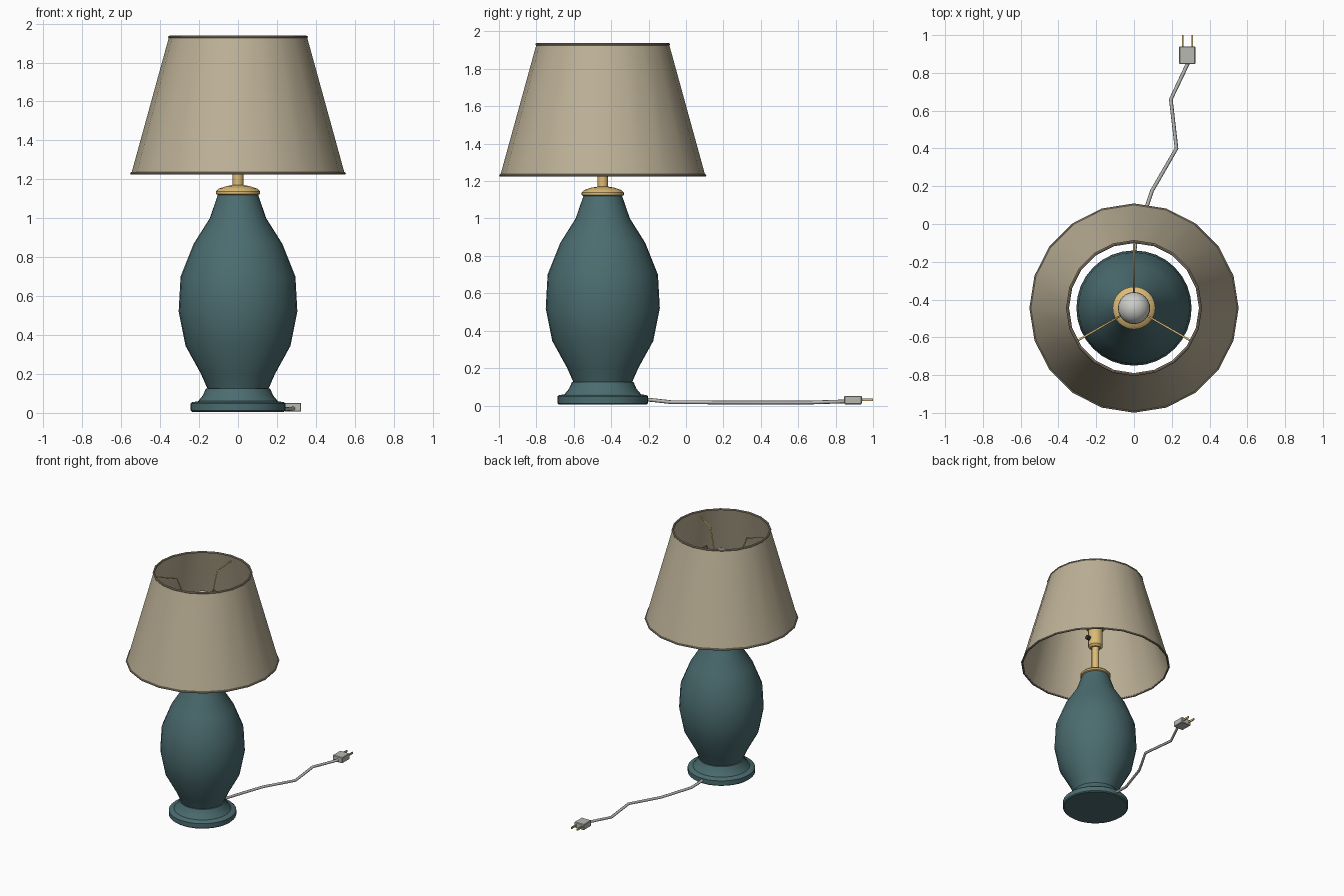
import bpy, bmesh, math
from mathutils import Vector

if "Cube" in bpy.data.objects:
    bpy.data.objects.remove(bpy.data.objects["Cube"], do_unlink=True)

CY = -0.445  # lamp axis


def material(name, rgb):
    m = bpy.data.materials.new(name)
    m.use_nodes = True
    m.diffuse_color = (*rgb, 1)
    m.node_tree.nodes["Principled BSDF"].inputs["Base Color"].default_value = (*rgb, 1)
    return m


TEAL = material("teal ceramic", (0.07, 0.15, 0.16))
BRASS = material("brass", (0.72, 0.5, 0.18))
LINEN = material("linen beige", (0.51, 0.44, 0.31))
TRIM = material("trim taupe", (0.33, 0.28, 0.2))
GREY = material("grey plastic", (0.48, 0.48, 0.45))
GLASS = material("bulb white", (0.6, 0.6, 0.57))
BLACK = material("black switch", (0.03, 0.03, 0.03))


def finish(name, bm, mat, angle=40):
    bmesh.ops.recalc_face_normals(bm, faces=bm.faces)
    me = bpy.data.meshes.new(name)
    bm.to_mesh(me)
    bm.free()
    me.materials.append(mat)
    ob = bpy.data.objects.new(name, me)
    bpy.context.collection.objects.link(ob)
    bpy.ops.object.select_all(action='DESELECT')
    ob.select_set(True)
    bpy.context.view_layer.objects.active = ob
    bpy.ops.object.shade_smooth_by_angle(angle=math.radians(angle))
    return ob


def lathe(name, profile, mat, n=32, closed=False):
    """Revolve (radius, height) points round the lamp axis."""
    bm = bmesh.new()
    rings = [[bm.verts.new((r * math.cos(i * math.tau / n), CY + r * math.sin(i * math.tau / n), z))
              for i in range(n)] for r, z in profile]
    pairs = list(zip(rings, rings[1:]))
    if closed:
        pairs.append((rings[-1], rings[0]))
    for a, b in pairs:
        for i in range(n):
            j = (i + 1) % n
            bm.faces.new((a[i], a[j], b[j], b[i]))
    if not closed:
        bm.faces.new(rings[0])
        bm.faces.new(rings[-1])
    return finish(name, bm, mat)


def tube(name, points, radius, mat, n=8):
    """Sweep a round section along a polyline."""
    pts = [Vector(p) for p in points]
    bm = bmesh.new()
    rings = []
    for i, p in enumerate(pts):
        d = (pts[min(i + 1, len(pts) - 1)] - pts[max(i - 1, 0)]).normalized()
        side = d.cross(Vector((0, 0, 1))).normalized()
        up = side.cross(d)
        rings.append([bm.verts.new(p + radius * (side * math.cos(k * math.tau / n)
                                                 + up * math.sin(k * math.tau / n))) for k in range(n)])
    for a, b in zip(rings, rings[1:]):
        for k in range(n):
            j = (k + 1) % n
            bm.faces.new((a[k], a[j], b[j], b[k]))
    bm.faces.new(rings[0])
    bm.faces.new(rings[-1])
    return finish(name, bm, mat, 60)


def box(name, centre, size, mat, bevel=0.0):
    bm = bmesh.new()
    bmesh.ops.create_cube(bm, size=1)
    for v in bm.verts:
        v.co = Vector(a * b for a, b in zip(v.co, size)) + Vector(centre)
    if bevel:
        bmesh.ops.bevel(bm, geom=bm.edges[:], offset=bevel, segments=1, affect='EDGES')
    return finish(name, bm, mat, 20)


# Ceramic foot and vase body
lathe("foot", [(0.235, 0.005), (0.243, 0.012), (0.243, 0.048), (0.235, 0.055), (0.205, 0.06),
               (0.18, 0.09), (0.165, 0.125), (0.14, 0.128)], TEAL)
lathe("body", [(0.155, 0.12), (0.19, 0.2), (0.27, 0.345), (0.305, 0.52), (0.295, 0.7),
               (0.227, 0.87), (0.145, 1.0), (0.1, 1.13)], TEAL)

# Brass collar, stem and socket
lathe("collar", [(0.1, 1.118), (0.113, 1.125), (0.113, 1.138), (0.1, 1.152),
                 (0.06, 1.165), (0.03, 1.17)], BRASS)
lathe("stem", [(0.028, 1.15), (0.028, 1.39)], BRASS, 16)
lathe("socket", [(0.04, 1.37), (0.054, 1.385), (0.054, 1.53), (0.046, 1.54)], BRASS, 24)
lathe("harp_ring", [(0.052, 1.535), (0.068, 1.535), (0.068, 1.55), (0.052, 1.55)], BRASS, 24, True)

# Bulb with a rounded top
dome = [(0.085 * math.cos(math.radians(a)), 1.695 + 0.085 * math.sin(math.radians(a)))
        for a in range(-30, 90, 15)]
lathe("bulb", [(0.038, 1.53), (0.042, 1.57)] + dome + [(0.004, 1.78)], GLASS, 24)

# Rotary switch on the socket
tube("switch_stem", [(0.045, CY, 1.435), (0.065, CY, 1.435)], 0.009, BRASS)
tube("switch_knob", [(0.06, CY, 1.435), (0.085, CY, 1.435)], 0.018, BLACK, 12)

# Thin-walled shade with trim bands
lathe("shade", [(0.548, 1.23), (0.355, 1.93), (0.347, 1.93), (0.54, 1.23)], LINEN, 20, True)
for name, r, z in (("lower_trim", 0.546, 1.231), ("upper_trim", 0.352, 1.931)):
    lathe(name, [(r + 0.008 * math.cos(k * math.tau / 8), z + 0.007 * math.sin(k * math.tau / 8))
                 for k in range(8)], TRIM, 20, True)

# Three bent arms carrying the shade
for k in range(3):
    a = math.radians(90 + 120 * k)
    tube(f"shade_arm_{k + 1}",
         [(r * math.cos(a), CY + r * math.sin(a), z)
          for r, z in ((0.06, 1.543), (0.185, 1.875), (0.36, 1.885))], 0.005, BRASS, 6)

# Power cord, plug and prongs
tube("cord", [(0, -0.23, 0.034), (0, -0.17, 0.028), (0.01, -0.08, 0.018), (0.07, 0.1, 0.017),
              (0.095, 0.175, 0.016), (0.225, 0.4, 0.016), (0.195, 0.66, 0.016),
              (0.285, 0.85, 0.022)], 0.01, GREY)
box("plug", (0.282, 0.893, 0.029), (0.085, 0.094, 0.046), GREY, 0.004)
for name, x in (("prong_right", 0.257), ("prong_left", 0.308)):
    box(name, (x, 0.965, 0.03), (0.008, 0.07, 0.014), BRASS)
